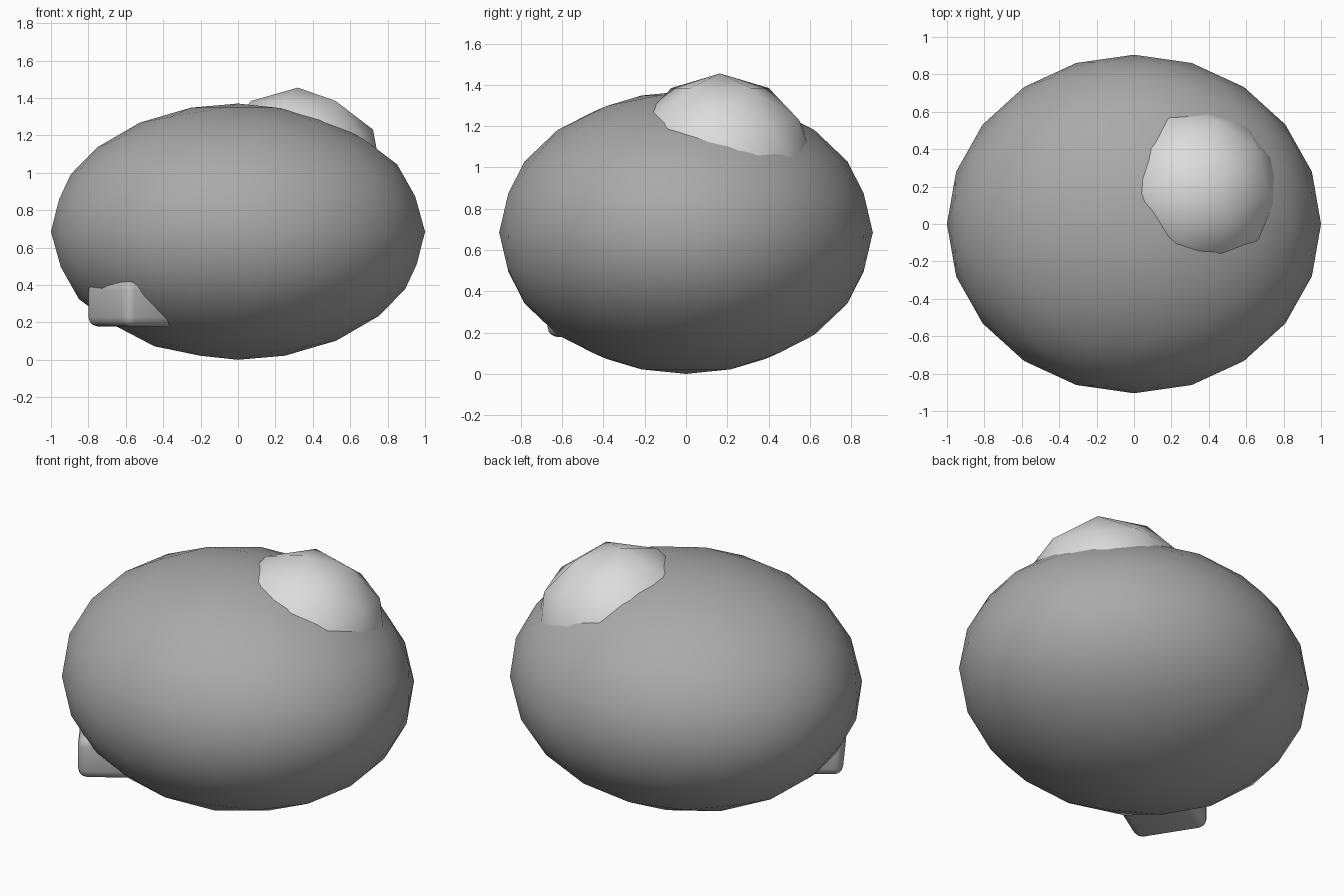
import bpy
import math

if "Cube" in bpy.data.objects:
    bpy.data.objects.remove(bpy.data.objects["Cube"])


def material(name, value):
    m = bpy.data.materials.new(name)
    m.diffuse_color = (value, value, value, 1)
    m.use_nodes = True
    m.node_tree.nodes["Principled BSDF"].inputs["Base Color"].default_value = m.diffuse_color
    return m


def finish(name, mat):
    ob = bpy.context.object
    ob.name = name
    ob.data.materials.append(mat)
    bpy.ops.object.transform_apply(location=False, rotation=True, scale=True)
    bpy.ops.object.shade_smooth()
    return ob


def boulder(name, mat, level, centre, size):
    bpy.ops.mesh.primitive_ico_sphere_add(
        subdivisions=level, radius=1, location=centre, rotation=(0, 0, math.pi))
    bpy.context.object.scale = size
    return finish(name, mat)


stone = material("stone grey", 0.40)
pale = material("pale grey", 0.72)
mid = material("mid grey", 0.50)

# Large flattened body
boulder("main_boulder", stone, 3, (0, 0, 0.685), (1.0, 0.905, 0.685))

# Pale lump half buried in the top
boulder("top_lump", pale, 2, (0.32, 0.165, 0.983), (0.472, 0.472, 0.472))

# Small rounded block buried in the lower front left
bpy.ops.mesh.primitive_cube_add(
    size=1, location=(-0.528, -0.40, 0.30), rotation=(0, 0, math.radians(32.3)))
bpy.context.object.scale = (0.42, 0.42, 0.245)
block = finish("side_block", mid)
bevel = block.modifiers.new("rounded_edges", 'BEVEL')
bevel.width = 0.05
bevel.segments = 3
